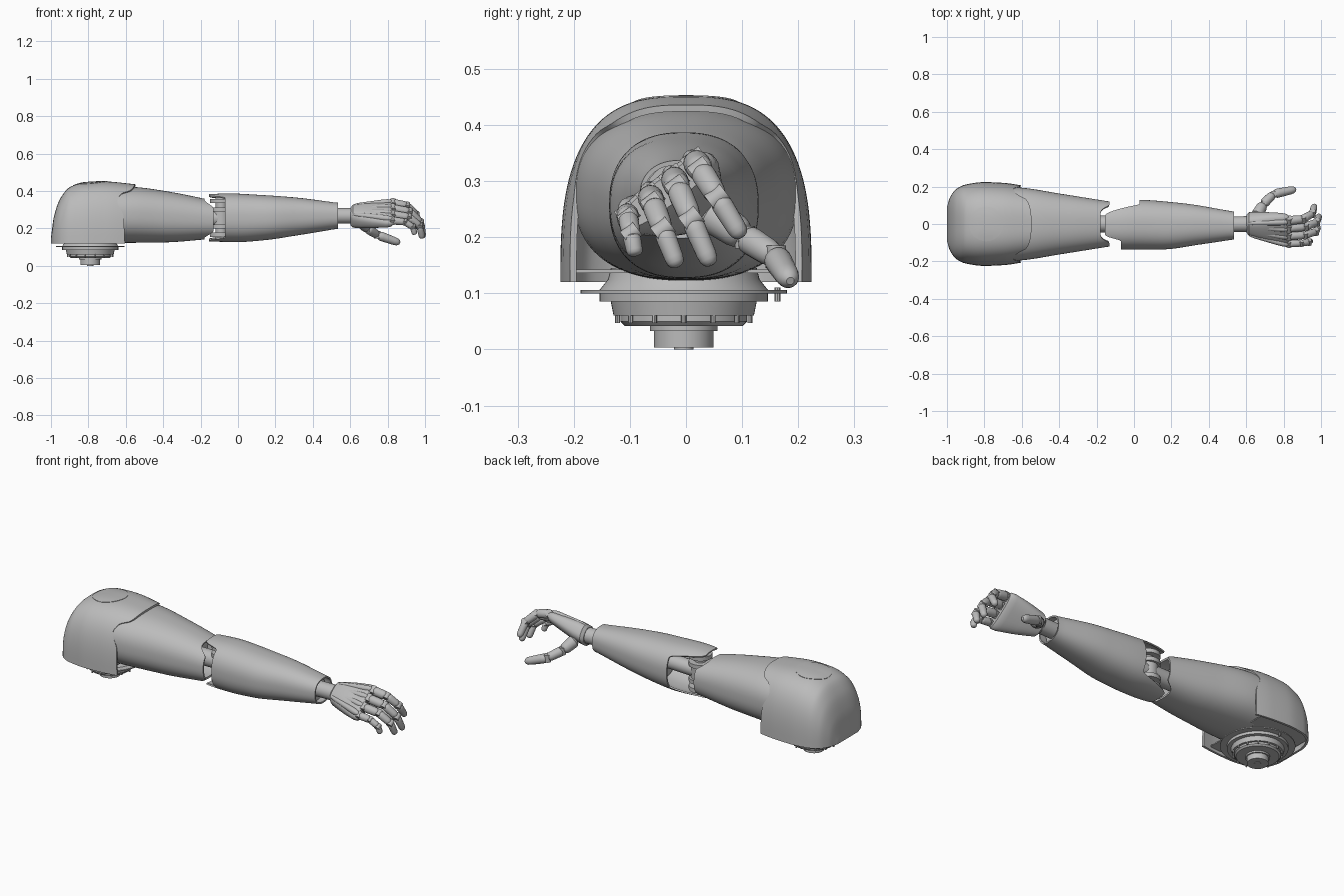
import bpy, bmesh, math
from mathutils import Vector

if "Cube" in bpy.data.objects:
    bpy.data.objects.remove(bpy.data.objects["Cube"], do_unlink=True)

grey = bpy.data.materials.new("plain_grey")
grey.use_nodes = True
grey.diffuse_color = (0.5, 0.5, 0.5, 1)
grey.node_tree.nodes["Principled BSDF"].inputs["Base Color"].default_value = grey.diffuse_color
parts = []


def curve(table, x):
    """Smooth monotone interpolation through (x, value) pairs."""
    n = len(table)
    if x <= table[0][0]:
        return table[0][1]
    if x >= table[-1][0]:
        return table[-1][1]
    sec = [(table[i + 1][1] - table[i][1]) / (table[i + 1][0] - table[i][0]) for i in range(n - 1)]

    def slope(i):
        if i == 0 or i == n - 1:
            return sec[0] if i == 0 else sec[-1]
        a, b = sec[i - 1], sec[i]
        return 2 * a * b / (a + b) if a * b > 0 else 0
    i = max(k for k in range(n - 1) if table[k][0] <= x)
    h = table[i + 1][0] - table[i][0]
    t = (x - table[i][0]) / h
    a, b = table[i][1], table[i + 1][1]
    s = t * t * (3 - 2 * t)
    return a + (b - a) * s + h * (slope(i) * t * (1 - t) ** 2 - slope(i + 1) * t * t * (1 - t))


def smooth(lo, hi, v):
    t = min(1, max(0, (v - lo) / (hi - lo)))
    return t * t * (3 - 2 * t)


def power(v, p):
    return math.copysign(abs(v) ** p, v)


def angles(n):
    return [2 * math.pi * i / n for i in range(n)]


def loft(name, rows, closed=True, ends=(True, True), thick=0, offset=-1):
    """Skin a list of point rows; optionally close the ends or thicken it."""
    bm = bmesh.new()
    grid = [[bm.verts.new(p) for p in row] for row in rows]
    n = len(rows[0])
    for a, b in zip(grid, grid[1:]):
        for i in range(n if closed else n - 1):
            j = (i + 1) % n
            bm.faces.new((a[i], a[j], b[j], b[i]))
    for row, wanted in zip((grid[0], grid[-1]), ends):
        if wanted:
            bm.faces.new(row)
    bmesh.ops.recalc_face_normals(bm, faces=bm.faces)
    mesh = bpy.data.meshes.new(name)
    bm.to_mesh(mesh)
    bm.free()
    mesh.materials.append(grey)
    ob = bpy.data.objects.new(name, mesh)
    bpy.context.collection.objects.link(ob)
    parts.append(ob)
    if thick:
        mod = ob.modifiers.new("thickness", 'SOLIDIFY')
        mod.thickness, mod.offset = thick, offset
        bpy.context.view_layer.objects.active = ob
        bpy.ops.object.modifier_apply(modifier=mod.name)
    return ob


def turned(name, a, b, profile, sides=20):
    """Lathe (fraction, radius) pairs along the line a to b."""
    a, b = Vector(a), Vector(b)
    q = (b - a).to_track_quat('Z', 'Y')
    return loft(name, [[a.lerp(b, f) + q @ Vector((r * math.cos(t), r * math.sin(t), 0))
                        for t in angles(sides)] for f, r in profile])


def rod(name, a, b, r, sides=32):
    return turned(name, a, b, [(0, r), (1, r)], sides)


def limb(name, a, b, ra, rb):
    shape = [(0, .45), (.05, .75), (.14, .97), (.25, 1), (.75, 1), (.88, .92), (.96, .7), (1, .35)]
    return turned(name, a, b, [(f, k * (ra + (rb - ra) * f)) for f, k in shape])


def sleeve(name, yp, yn, zt, zb, start, end, thick, ends=(False, False)):
    """Hollow limb casing whose two rims vary with the direction around it."""
    rows = []
    for k in range(29):
        row = []
        for t in angles(96):
            c, s = math.cos(t), math.sin(t)
            x = start(c, s) + (end(c, s) - start(c, s)) * k / 28
            y0, y1, z0, z1 = (curve(tab, x) for tab in (yn, yp, zb, zt))
            row.append((x, (y0 + y1) / 2 + (y1 - y0) / 2 * power(c, .84),
                        (z0 + z1) / 2 + (z1 - z0) / 2 * power(s, .84)))
        rows.append(row)
    return loft(name, rows, ends=ends, thick=thick)


# Shoulder cap: open arch with a curved front rim
BASE, N = .12, 2.9
cap_w = [(-1, .09), (-.985, .14), (-.95, .187), (-.9, .211), (-.8, .224), (-.7, .22), (-.54, .195)]
cap_h = [(-1, .03), (-.985, .14), (-.95, .24), (-.9, .3), (-.82, .326), (-.72, .331), (-.54, .315)]
rim = [(.12, -.605), (.265, -.612), (.345, -.645), (.385, -.625), (.41, -.575), (.445, -.548)]
rows = []
for k in range(41):
    row = []
    for i in range(65):
        c, s = math.cos(math.pi * i / 64), abs(math.sin(math.pi * i / 64))
        edge = curve(rim, BASE + .325 * s ** (2 / N))
        x = -1 + (edge + 1) * (k / 40) ** 1.8
        row.append((x, curve(cap_w, x) * power(c, 2 / N), BASE + curve(cap_h, x) * s ** (2 / N)))
    rows.append(row)
loft("shoulder_cap", rows, closed=False, ends=(True, False), thick=.012)

# Round inspection lid, laid on the cap
rows = []
for r in (.092, .07, .045, .02, .004):
    row = []
    for t in angles(48):
        x, y = -.79 + r * math.cos(t), r * math.sin(t)
        z = BASE + curve(cap_h, x) * (1 - (abs(y) / curve(cap_w, x)) ** N) ** (1 / N)
        row.append((x, y, z))
    rows.append(row)
loft("shoulder_lid", rows, ends=(False, True), thick=.004, offset=0)

# Plate recessed under the cap
rows = []
for k in range(16):
    x = -.975 + .32 * k / 15
    w = curve(cap_w, x) - .014
    rows.append([(x, -w, .142), (x, w, .142)])
loft("shoulder_floor", rows, closed=False, ends=(False, False), thick=.006)

# Stepped mounting turntable with hanging pins
CX = -.79
steps = [(0, .017), (.003, .017), (.003, .053), (.033, .053), (.033, .06), (.042, .06), (.042, .105),
         (.05, .113), (.06, .113), (.06, .125), (.085, .13), (.085, .15), (.1, .15), (.1, .184),
         (.106, .184), (.106, .15), (.125, .135), (.145, .13)]
turned("mounting_turntable", (CX, -.004, 0), (CX, -.004, 1), steps, 64)
for i, t in enumerate(angles(14)):
    x, y = CX + .121 * math.cos(t), -.004 + .121 * math.sin(t)
    rod(f"turntable_pin_{i + 1}", (x, y, .047), (x, y, .07), .0045, 8)
rod("locating_pin", (CX, .163, .085), (CX, .163, .11), .006, 10)

# Upper arm and forearm casings
up_y = [(-.7, .2), (-.6, .194), (-.4, .163), (-.13, .12)]
sleeve("upper_arm", up_y, [(x, -y) for x, y in up_y],
       [(-.7, .428), (-.55, .421), (-.35, .393), (-.13, .348)],
       [(-.7, .122), (-.4, .125), (-.13, .145)],
       lambda c, s: -.68, lambda c, s: -.132 - .048 * smooth(.55, .95, abs(s)), .01, (True, False))


def forearm_start(c, s):
    side, low = (.03, .6) if c > 0 else (-.07, .8)
    return side + (-.155 - side) * smooth(low, .94, abs(s))


sleeve("forearm", [(-.16, .115), (0, .13), (.25, .112), (.53, .067)],
       [(-.16, -.13), (-.05, -.137), (.15, -.136), (.35, -.11), (.53, -.083)],
       [(-.16, .383), (-.05, .387), (.1, .38), (.3, .366), (.53, .337)],
       [(-.16, .13), (0, .127), (.15, .138), (.3, .16), (.53, .198)],
       forearm_start, lambda c, s: .535, .008)

# Elbow mechanism
rod("elbow_axle", (-.09, 0, .145), (-.09, 0, .368), .03)
for z in (.155, .2, .29, .335):
    rod("elbow_disc", (-.09, 0, z), (-.09, 0, z + .022), .06)
rod("elbow_barrel", (-.09, 0, .222), (-.09, 0, .29), .048)
rod("upper_arm_core", (-.3, 0, .255), (-.1, 0, .255), .045)
rod("forearm_core", (-.08, 0, .255), (.16, 0, .262), .04)
rod("upper_arm_bulkhead", (-.27, 0, .255), (-.255, 0, .255), .1)
rod("forearm_bulkhead", (.13, -.01, .258), (.145, -.01, .258), .102)

# Wrist
rod("wrist_shaft", (.4, -.004, .267), (.615, 0, .267), .042)
rod("wrist_bulkhead", (.48, -.008, .267), (.495, -.008, .267), .068)

# Palm, rolled about the arm axis
ROLL = math.radians(37)


def hand_point(x, u, v):
    f = (x - .61) / .21
    return Vector((x, -.035 * f + u * math.cos(ROLL) - v * math.sin(ROLL),
                   .265 + .015 * f + u * math.sin(ROLL) + v * math.cos(ROLL)))


stations = [(.602, .045, .042), (.615, .062, .053), (.66, .075, .053), (.72, .09, .046),
            (.79, .104, .036), (.815, .104, .032), (.825, .098, .024)]
loft("palm", [[hand_point(x, w * power(math.cos(t), .75), h * power(math.sin(t), .75))
               for t in angles(40)] for x, w, h in stations])

# Fingers: back ridge, knuckle and three curled segments each
fingers = {"index": (.075, (.965, .1, .2), .024), "middle": (.026, (.99, .045, .15), .024),
           "ring": (-.027, (.985, -.015, .147), .023), "little": (-.078, (.945, -.09, .167), .02)}
for name, (u, tip, r) in fingers.items():
    k, tip = hand_point(.828, u, .01), Vector(tip)
    limb(name + "_ridge", hand_point(.615, u * .5, .042), hand_point(.825, u, .022), .011, .018)
    across = Vector((0, math.cos(ROLL), math.sin(ROLL))) * r * .85
    rod(name + "_knuckle", k - across, k + across, r * .85, 20)

    def along(fx, fd):
        return Vector((k.x + (tip.x - k.x) * fx, k.y + (tip.y - k.y) * fd, k.z + (tip.z - k.z) * fd))
    joints = [k, along(.55, .1), along(.92, .47), tip]
    for i in range(3):
        limb(f"{name}_segment_{i + 1}", joints[i], joints[i + 1], r * (1.02 - .1 * i), r * (.95 - .12 * i))
    for i in (1, 2):
        hinge = across * .85
        rod(f"{name}_hinge_{i}", joints[i] - hinge, joints[i] + hinge, r * .72, 16)

# Thumb
thumb = [Vector(p) for p in ((.655, .04, .245), (.69, .105, .2), (.745, .16, .165), (.865, .186, .122))]
for i, (ra, rb) in enumerate(((.034, .028), (.026, .023), (.026, .02))):
    limb(f"thumb_segment_{i + 1}", thumb[i], thumb[i + 1], ra, rb)
for i in (1, 2):
    rod(f"thumb_hinge_{i}", thumb[i] - Vector((0, 0, .02)), thumb[i] + Vector((0, 0, .02)), .018, 16)

# Smooth shading with crisp edges
bpy.ops.object.select_all(action='DESELECT')
for ob in parts:
    ob.select_set(True)
bpy.context.view_layer.objects.active = parts[0]
bpy.ops.object.shade_smooth_by_angle(angle=math.radians(35))
